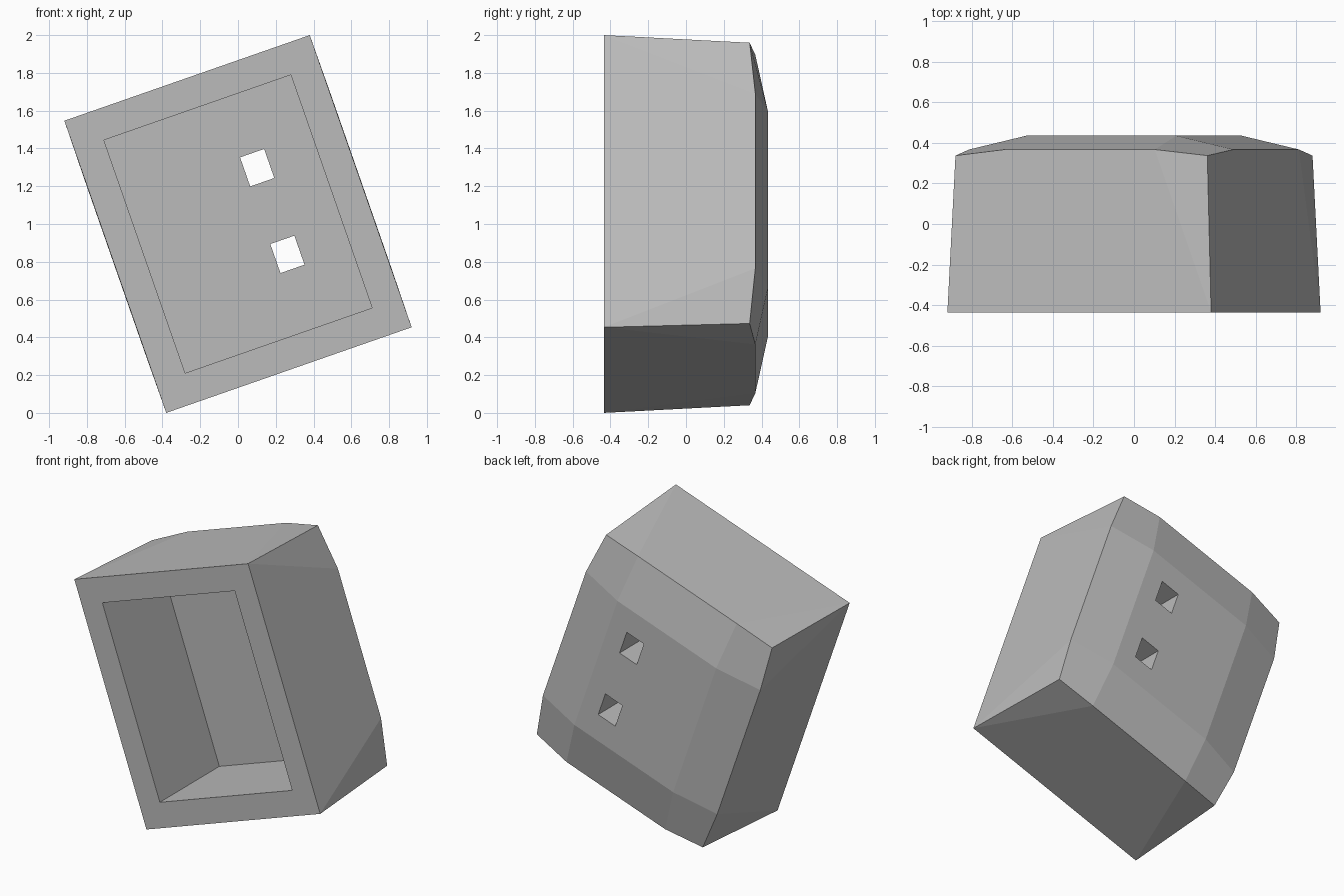
import bpy, bmesh, math

cube = bpy.data.objects.get("Cube")
if cube:
    bpy.data.objects.remove(cube)

TILT = math.radians(19.23)
FRONT_Y = -0.435

grey = bpy.data.materials.new("plain grey")
grey.use_nodes = True
colour = (0.5, 0.5, 0.5, 1)
grey.diffuse_color = colour
grey.node_tree.nodes["Principled BSDF"].inputs["Base Color"].default_value = colour


def add_object(name, bm):
    """Turn a bmesh into a tilted object with the shared material."""
    bmesh.ops.recalc_face_normals(bm, faces=bm.faces)
    mesh = bpy.data.meshes.new(name)
    bm.to_mesh(mesh)
    bm.free()
    mesh.materials.append(grey)
    obj = bpy.data.objects.new(name, mesh)
    bpy.context.collection.objects.link(obj)
    obj.rotation_euler = (0, -TILT, 0)
    obj.location = (0, 0, 1)
    return obj


def back_point(i, j):
    """Point of the domed 4 x 4 back grid; outer edges bow slightly outward."""
    edge_i, edge_j = i in (0, 3), j in (0, 3)
    half_x = (0.657 if edge_j else 0.69) if edge_i else 0.391
    half_z = (0.787 if edge_i else 0.812) if edge_j else 0.489
    y = (0.435, 0.367, 0.337)[edge_i + edge_j]
    return (half_x if i > 1 else -half_x, y, half_z if j > 1 else -half_z)


# Housing: domed back, tapered bowed sides, flat front
bm = bmesh.new()
back = [[bm.verts.new(back_point(i, j)) for j in range(4)] for i in range(4)]
for i in range(3):
    for j in range(3):
        bm.faces.new((back[i][j], back[i + 1][j], back[i + 1][j + 1], back[i][j + 1]))
front = [bm.verts.new((x * 0.688, FRONT_Y, z * 0.819))
         for x, z in ((-1, -1), (1, -1), (1, 1), (-1, 1))]
bm.faces.new(front)
rims = ([back[i][0] for i in range(4)], back[3],
        [back[3 - i][3] for i in range(4)], back[0][::-1])
for k, (p, q, r, s) in enumerate(rims):
    a, b = front[k], front[(k + 1) % 4]
    bm.faces.new((a, p, q))
    bm.faces.new((a, q, r, b))
    bm.faces.new((b, r, s))
housing = add_object("housing", bm)


def cut_box(name, x, z, width, height, y0, y1):
    """Cut a straight rectangular opening through the housing."""
    bm = bmesh.new()
    bmesh.ops.create_cube(bm, size=1)
    bmesh.ops.scale(bm, vec=(width, y1 - y0, height), verts=bm.verts)
    bmesh.ops.translate(bm, vec=(x, (y0 + y1) / 2, z), verts=bm.verts)
    cutter = add_object(name, bm)
    cutter.hide_render = True
    cutter.hide_viewport = True
    cutter.display_type = 'WIRE'
    mod = housing.modifiers.new(name, 'BOOLEAN')
    mod.operation = 'DIFFERENCE'
    mod.solver = 'EXACT'
    mod.object = cutter


# Front recess and the two holes through the back wall
cut_box("recess_cutter", 0, 0, 1.048, 1.306, -0.6, 0.2)
cut_box("upper_hole_cutter", 0.194, 0.248, 0.135, 0.163, 0.0, 0.6)
cut_box("lower_hole_cutter", 0.194, -0.238, 0.135, 0.163, 0.0, 0.6)
